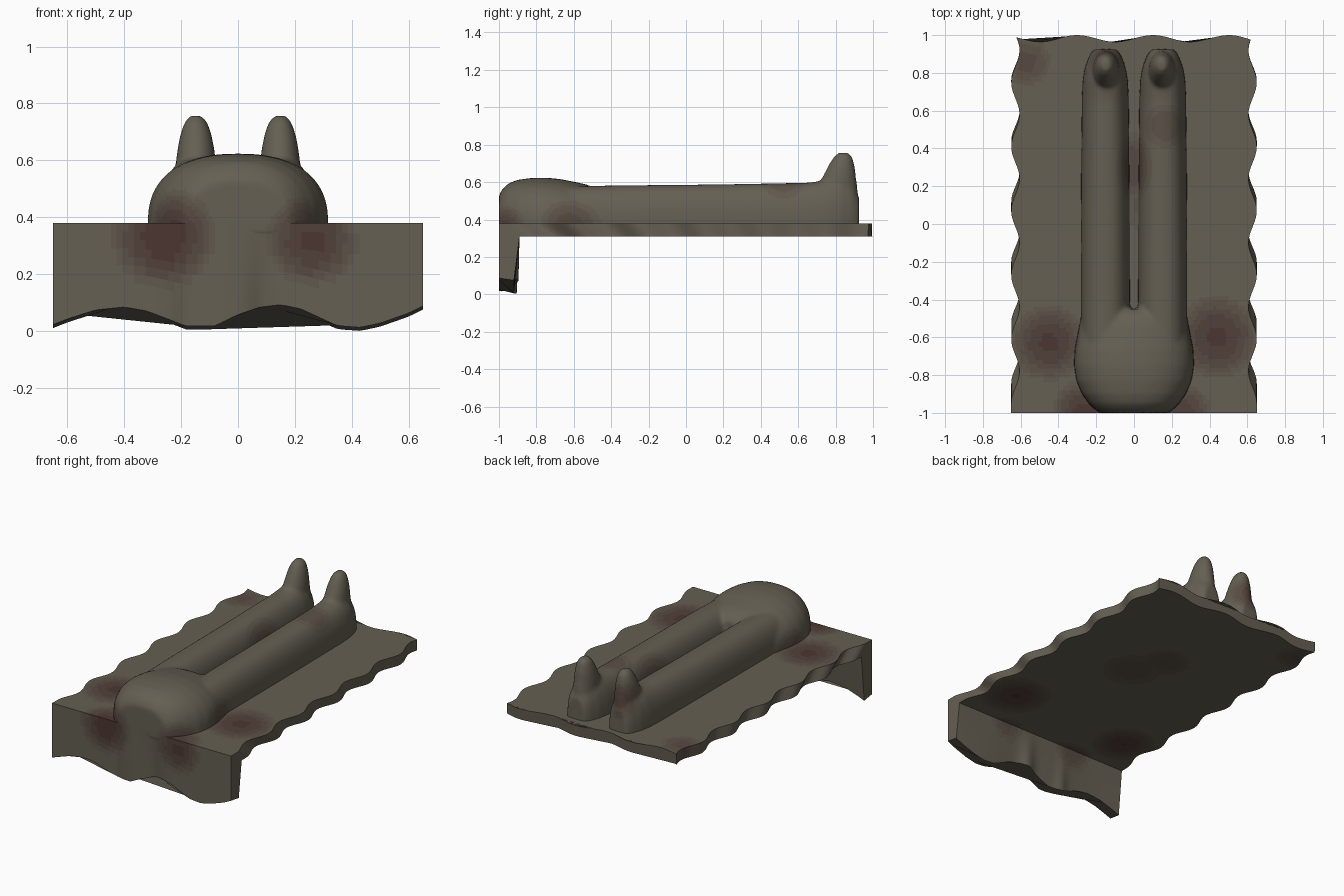
import bpy, bmesh, math
from mathutils import Vector

if "Cube" in bpy.data.objects:
    bpy.data.objects.remove(bpy.data.objects["Cube"])

# Colours: cloth grading into dark red stain
LEVELS = 7
CLOTH, STAIN = (0.13, 0.115, 0.085), (0.06, 0.022, 0.02)
shades = []
for i in range(LEVELS):
    t = i / (LEVELS - 1)
    m = bpy.data.materials.new("cloth_stain_%d" % i)
    m.diffuse_color = [a + (b - a) * t for a, b in zip(CLOTH, STAIN)] + [1]
    m.use_nodes = True
    m.node_tree.nodes["Principled BSDF"].inputs["Base Color"].default_value = m.diffuse_color
    shades.append(m)

# Stain spots: x, y, z, radius, strength
SPOTS = [(-.45, -.63, .36, .21, .8), (.44, -.6, .36, .23, .8), (-.26, -1, .33, .19, .9),
         (.26, -1, .32, .17, .8), (-.57, .86, .36, .14, .5), (-.16, .91, .58, .13, .7),
         (.17, .52, .58, .13, .4), (0, .3, .42, .2, .6), (.1, .1, .31, .2, .4)]


def lerp(a, b, t):
    return a + (b - a) * t


def finish(obj, angle):
    """Stain the faces and shade smooth."""
    for m in shades:
        obj.data.materials.append(m)
    for p in obj.data.polygons:
        s = 0
        for x, y, z, r, k in SPOTS:
            d = (p.center - Vector((x, y, z))).length / r
            s = max(s, k * (1 - d * d) if d < 1 else 0)
        p.material_index = round(s * (LEVELS - 1))
    bpy.ops.object.select_all(action='DESELECT')
    obj.select_set(True)
    bpy.context.view_layer.objects.active = obj
    bpy.ops.object.shade_smooth_by_angle(angle=math.radians(angle))


def make(name, bm):
    bmesh.ops.recalc_face_normals(bm, faces=bm.faces)
    me = bpy.data.meshes.new(name)
    bm.to_mesh(me)
    bm.free()
    obj = bpy.data.objects.new(name, me)
    bpy.context.collection.objects.link(obj)
    return obj


def loft(bm, rings):
    """Skin closed rings of points and cap both ends."""
    vs = [[bm.verts.new(p) for p in r] for r in rings]
    n = len(vs[0])
    for a, b in zip(vs, vs[1:]):
        for i in range(n):
            j = (i + 1) % n
            bm.faces.new((a[i], a[j], b[j], b[i]))
    bm.faces.new(vs[0])
    bm.faces.new(vs[-1][::-1])


# Draped sheet: hanging front flap plus flat top, wavy edges
HEM = [(-.65, .01), (-.6, .03), (-.5, .062), (-.4, .072), (-.32, .058), (-.18, .004), (-.08, .006),
       (0, .045), (.08, .072), (.15, .08), (.22, .066), (.35, .006), (.43, 0), (.5, .015), (.6, .05), (.65, .075)]


def hem(x):
    for (x0, z0), (x1, z1) in zip(HEM, HEM[1:]):
        if x <= x1 + 1e-6:
            return lerp(z0, z1, (x - x0) / (x1 - x0))
    return HEM[-1][1]


def half_width(y):
    if y < -.95:
        return .65
    return .628 + .022 * math.cos(2 * math.pi * (y + .95) / .34)


def fold(x, t):
    return (1 - t) * (.025 * math.exp(-((x - .09) / .05) ** 2) + .015 * math.exp(-((x + .18) / .04) ** 2))


NX, NF, NS = 64, 10, 84
bm = bmesh.new()
rings = []
for r in range(NF + NS + 1):
    top, under = [], []
    for i in range(NX + 1):
        u = i / NX * 2 - 1
        if r <= NF:
            x, t = u * .65, r / NF
            b = hem(x)
            d = fold(x, t)
            top.append((x, -1 + d, lerp(b + .012, .38, t)))
            under.append((x, lerp(-.92, -.89, t) + d, lerp(b, .31, t)))
        else:
            t = (r - NF) / NS
            back = .982 + .018 * math.cos(2 * math.pi * (u * .62 - .1) / .4)
            y = lerp(-1, back, t)
            x = u * half_width(y)
            top.append((x, y, .38))
            under.append((x, lerp(-.89, back - .004, t), .31))
    rings.append(top + under[::-1])
loft(bm, rings)
finish(make("draped_sheet", bm), 35)


# Covered body: torso, legs and upright feet fused under the cloth
def arch(y, cx, hw, top, n=2.4):
    pts = []
    for i in range(25):
        a = math.pi * i / 24
        c, s = math.cos(a), max(0, math.sin(a))
        pts.append((cx + hw * math.copysign(abs(c) ** (2 / n), c), y, .38 + (top - .38) * s ** (2 / n)))
    return pts + [(cx - hw, y, .335), (cx + hw, y, .335)]


bm = bmesh.new()
TORSO = [(-1, .18, .53), (-.98, .21, .565), (-.95, .24, .593), (-.9, .275, .612), (-.83, .305, .622),
         (-.75, .318, .624), (-.67, .315, .616), (-.6, .302, .602), (-.53, .288, .587), (-.48, .275, .565),
         (-.45, .26, .53)]
loft(bm, [arch(y, 0, hw, z) for y, hw, z in TORSO])

LEG = [(-.7, .13, .575), (-.4, .13, .582), (.2, .128, .588), (.65, .124, .597), (.76, .12, .61),
       (.83, .108, .61), (.89, .085, .58), (.925, .062, .52)]
FOOT = [(.335, .83, .075, .1), (.5, .825, .073, .098), (.58, .812, .071, .104), (.62, .818, .068, .092),
        (.66, .826, .062, .08), (.7, .833, .053, .066), (.735, .839, .04, .05), (.757, .842, .022, .028)]
for s in (-1, 1):
    loft(bm, [arch(y, s * .152, hw, z) for y, hw, z in LEG])
    loft(bm, [[(s * .148 + rx * math.cos(a * math.pi / 12), cy + ry * math.sin(a * math.pi / 12), z)
               for a in range(24)] for z, cy, rx, ry in FOOT])
body = make("covered_body", bm)
rm = body.modifiers.new("fuse", 'REMESH')
rm.mode = 'VOXEL'
rm.voxel_size = .012
sm = body.modifiers.new("soften", 'SMOOTH')
sm.factor, sm.iterations = .5, 8
dg = bpy.context.evaluated_depsgraph_get()
fused = bpy.data.meshes.new_from_object(body.evaluated_get(dg))
body.modifiers.clear()
body.data = fused
finish(body, 60)
